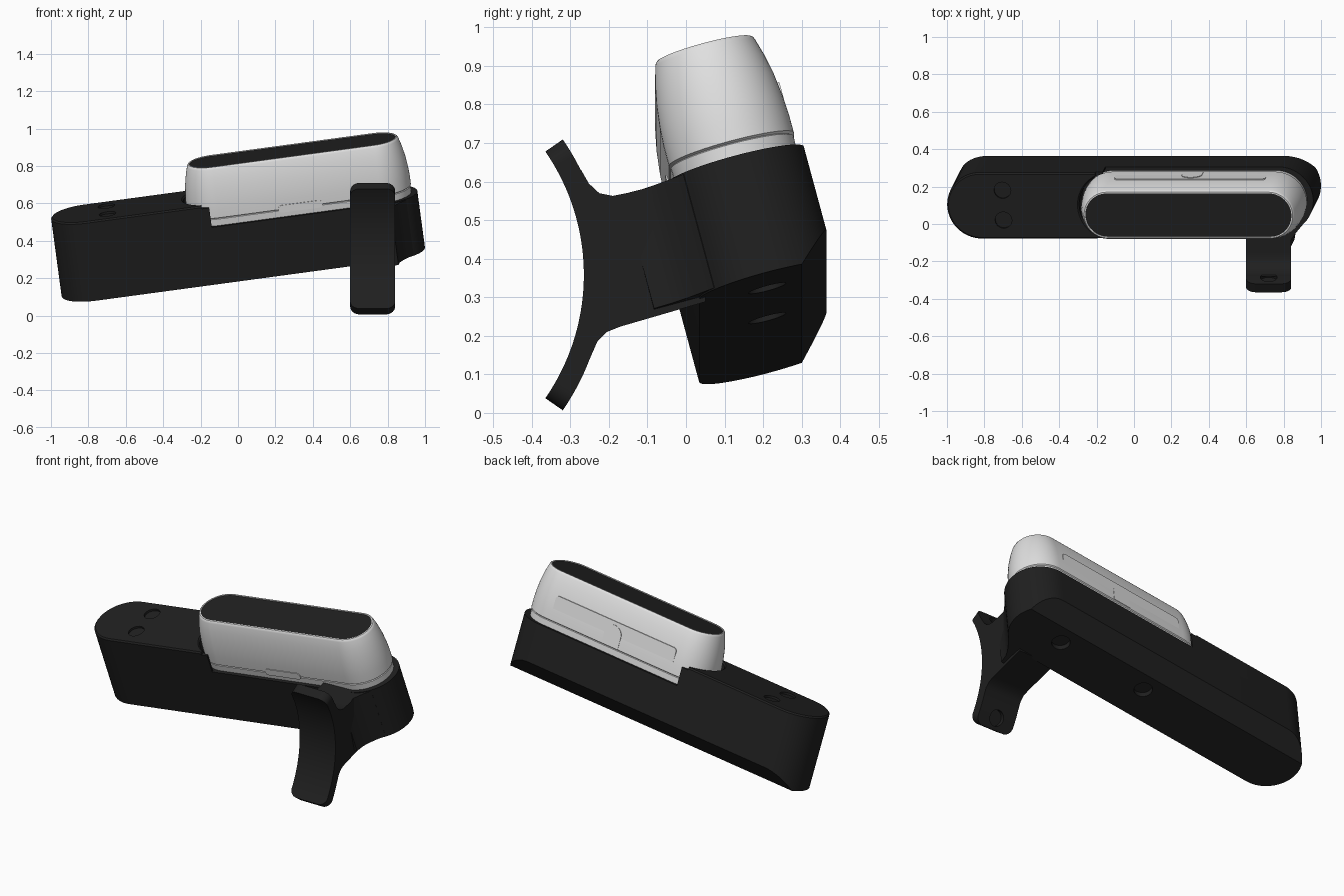
import bpy, bmesh
from math import radians, sin, cos, acos, pi, sqrt
from mathutils import Matrix, Vector

if "Cube" in bpy.data.objects:
    bpy.data.objects.remove(bpy.data.objects["Cube"])


def material(name, value, rough):
    m = bpy.data.materials.new(name)
    m.use_nodes = True
    colour = (value, value, value, 1)
    m.diffuse_color = colour
    node = m.node_tree.nodes["Principled BSDF"]
    node.inputs["Base Color"].default_value = colour
    node.inputs["Roughness"].default_value = rough
    return m


BLACK = material("matte black", 0.014, 0.6)
WHITE = material("light grey", 0.75, 0.5)

# Body frame: tilted back and rolled along its length
TILT = (Matrix.Translation((0, 0.034, 0.1825))
        @ Matrix.Rotation(radians(-7.7), 4, 'Y')
        @ Matrix.Rotation(radians(15), 4, 'X'))
WORLD = Matrix.Identity(4)
W = 0.366          # body width
MID = W / 2
DECK = 0.316       # deck height
TOP = 0.44         # raised block height


def shade(mesh):
    mesh.shade_smooth()
    mesh.set_sharp_from_angle(angle=radians(32))


def loft(name, rings, mat, frame=TILT, cut=None):
    """Skin a list of equal rings and cap both ends."""
    bm = bmesh.new()
    vs = [[bm.verts.new(p) for p in r] for r in rings]
    n = len(vs[0])
    for a, b in zip(vs, vs[1:]):
        for i in range(n):
            j = (i + 1) % n
            bm.faces.new((a[i], a[j], b[j], b[i]))
    bm.faces.new(vs[0])
    bm.faces.new(vs[-1])
    if cut:
        bmesh.ops.bisect_plane(bm, geom=bm.verts[:] + bm.edges[:] + bm.faces[:],
                               plane_co=cut[0], plane_no=cut[1], clear_outer=True)
        bmesh.ops.holes_fill(bm, edges=[e for e in bm.edges if e.is_boundary], sides=0)
    bmesh.ops.recalc_face_normals(bm, faces=bm.faces[:])
    mesh = bpy.data.meshes.new(name)
    bm.to_mesh(mesh)
    bm.free()
    mesh.materials.append(mat)
    shade(mesh)
    obj = bpy.data.objects.new(name, mesh)
    bpy.context.collection.objects.link(obj)
    obj.matrix_world = frame
    return obj


def arc(cx, cy, r, a, b, n):
    return [(cx + r * cos(a + (b - a) * i / n), cy + r * sin(a + (b - a) * i / n))
            for i in range(n + 1)]


def stadium(x0, x1, y, r, n=28):
    return arc(x1, y, r, -pi / 2, pi / 2, n) + arc(x0, y, r, pi / 2, 3 * pi / 2, n)


def at_z(pts, z):
    return [(x, y, z) for x, y in pts]


def at_y(pts, y):
    return [(x, y, z) for x, z in pts]


def at_x(pts, x):
    return [(x, y, z) for y, z in pts]


def drill(obj, centre, direction, r, depth):
    """Cut a blind round hole and bake the result."""
    rot = Vector(direction).to_track_quat('Z', 'Y').to_matrix().to_4x4()
    ring = arc(0, 0, r, 0, 2 * pi * 31 / 32, 31)
    cutter = loft("hole_cutter", [at_z(ring, -depth), at_z(ring, depth)], BLACK,
                  obj.matrix_world @ Matrix.Translation(centre) @ rot)
    cutter.hide_render = True
    mod = obj.modifiers.new("hole", 'BOOLEAN')
    mod.operation = 'DIFFERENCE'
    mod.solver = 'EXACT'
    mod.object = cutter
    bpy.context.view_layer.update()
    graph = bpy.context.evaluated_depsgraph_get()
    mesh = bpy.data.meshes.new_from_object(obj.evaluated_get(graph))
    obj.modifiers.clear()
    obj.data = mesh
    shade(mesh)
    bpy.data.objects.remove(cutter)


# Body base with the lower back edge cut off at a slant
plan = stadium(-0.762, 0.832, MID, MID)
base = loft("body_base", [at_z(plan, 0), at_z(plan, DECK)], BLACK,
            cut=((0, W - 0.09, 0), (0, 1, -1)))
for x in (0.12, 0.70):
    drill(base, (x, MID, 0), (0, 0, 1), 0.05, 0.03)


# Raised block on the right, hollowed to clear the rounded housing
def block_plan(tip, inset):
    r = 0.18 + inset
    phi = acos((tip + 0.053) / r)
    return (arc(-0.762, MID, MID - inset, pi / 2, 3 * pi / 2, 28)
            + [(tip, inset)]
            + arc(-0.053, MID, r, 2 * pi - phi, phi, 24)
            + [(tip, W - inset)])


loft("raised_block", [at_z(block_plan(-0.10, 0), z) for z in (DECK - 0.01, 0.425)], BLACK)
lid = loft("block_lid", [at_z(block_plan(-0.14, 0), 0.424),
                         at_z(block_plan(-0.14, 0), 0.432),
                         at_z(block_plan(-0.14, 0.008), TOP)], BLACK)
for y in (0.104, 0.269):
    drill(lid, (-0.643, y, TOP), (0, 0, 1), 0.045, 0.012)

# Light housing: a rounded barrel that narrows upward, with a rim
profile = [(0.163, DECK - 0.01), (0.165, 0.352), (0.160, 0.355), (0.168, 0.360),
           (0.168, 0.41), (0.165, 0.46), (0.158, 0.52), (0.147, 0.575),
           (0.135, 0.618), (0.131, 0.628), (0.127, 0.631), (0.120, 0.631), (0.120, 0.624)]
loft("housing", [at_z(stadium(-0.053, 0.818, MID, r), z) for r, z in profile], WHITE)
top_plan = stadium(-0.053, 0.818, MID, 0.121)
loft("top_pad", [at_z(top_plan, 0.615), at_z(top_plan, 0.627)], BLACK)

# Flat rear panel with an arched tab
panel = [(-0.03, 0.363), (0.785, 0.363)] + arc(0.765, 0.485, 0.02, 0, pi / 2, 5) \
    + arc(-0.01, 0.485, 0.02, pi / 2, pi, 5)
loft("rear_panel", [at_y(panel, 0.31), at_y(panel, 0.350)], WHITE)
tab = [(0.325, 0.363), (0.435, 0.363)] + arc(0.38, 0.43, 0.055, 0, pi, 14)
loft("rear_tab", [at_y(tab, 0.34), at_y(tab, 0.353)], WHITE)

# Front button
pill = stadium(0.285, 0.485, 0.362, 0.02, 10)
loft("front_button", [at_y(pill, 0.03), at_y(pill, 0.011)], WHITE)

# Curved clamp plate with rounded ends
CY, CZ, R_IN, R_OUT, SPAN, X = -0.827, 0.358, 0.562, 0.617, radians(34.7), 0.72
rings = []
for i in range(81):
    t = -cos(pi * i / 80)
    gap = min((1 - abs(t)) * SPAN * R_OUT, 0.05)
    half = 0.12 - (0.05 - sqrt(0.05 ** 2 - (0.05 - gap) ** 2))
    a = t * SPAN
    rings.append([(X + s * half, CY + r * cos(a), CZ + r * sin(a))
                  for s, r in ((-1, R_IN), (1, R_IN), (1, R_OUT), (-1, R_OUT))])
plate = loft("clamp_plate", rings, BLACK, WORLD)
for s in (-1, 1):
    a = s * radians(28.5)
    d = (0, cos(a), sin(a))
    drill(plate, (X, CY + R_OUT * d[1], CZ + R_OUT * d[2]), d, 0.045, 0.025)

# Stem joining the plate to the body
stem = [(-0.28, 0.63), (-0.272, 0.63), (-0.252, 0.595), (-0.225, 0.570), (-0.19, 0.563),
        (-0.15, 0.571), (0.05, 0.622), (0.05, 0.288), (-0.17, 0.224), (-0.205, 0.210),
        (-0.23, 0.185), (-0.254, 0.13), (-0.27, 0.13), (-0.24, 0.36)]
loft("clamp_stem", [at_x(stem, 0.60), at_x(stem, 0.84)], BLACK, WORLD)

# Flared web between the stem and the rounded body end
web = [(0.8, 0.1), (0.8, -0.12), (0.862, -0.12), (0.872, -0.07), (0.89, -0.035),
       (0.915, 0.0), (0.95, 0.041), (0.9, 0.12)]
loft("stem_web", [at_z(web, 0.004), at_z(web, DECK - 0.004)], BLACK)
